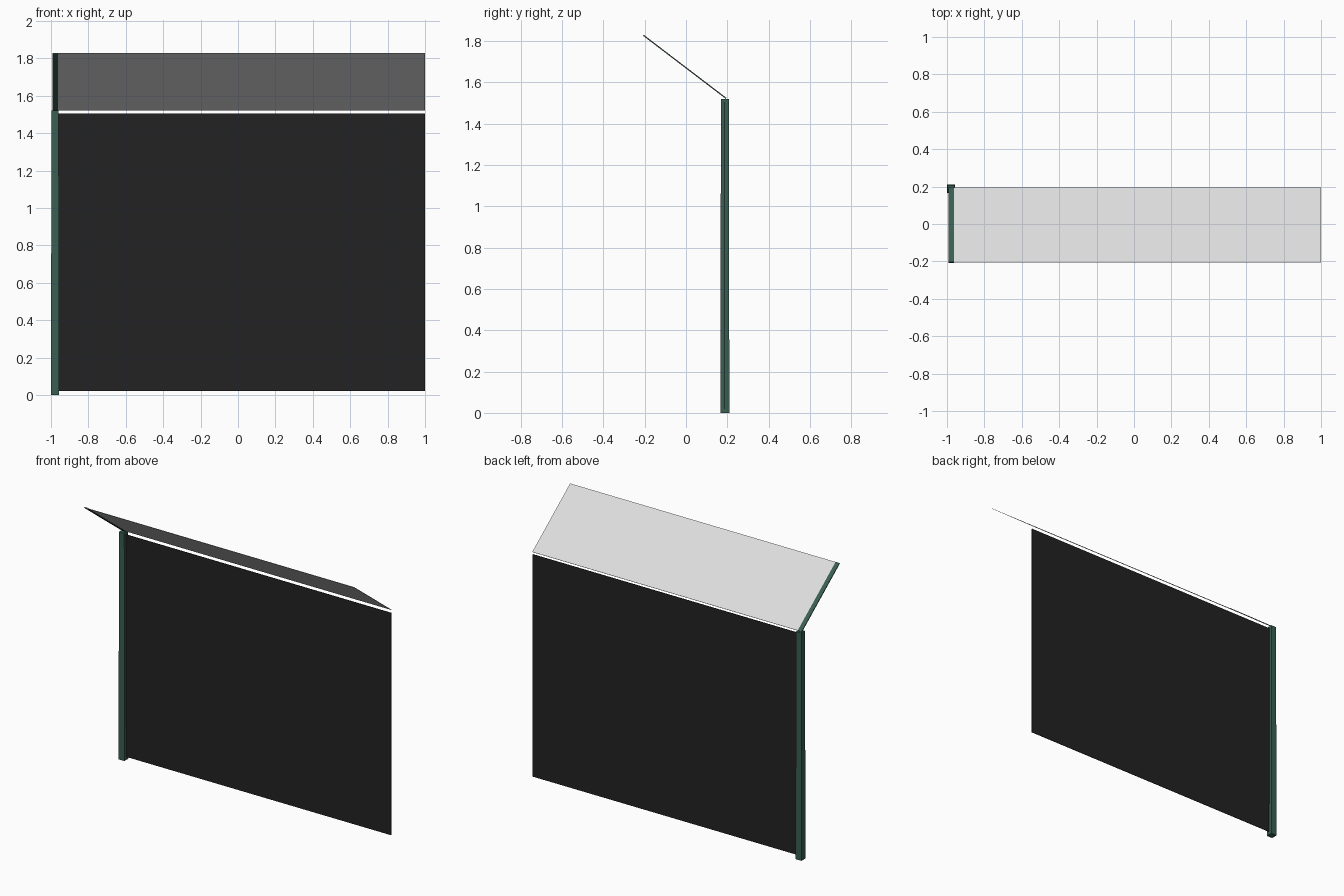
import bpy, bmesh, math
from mathutils import Matrix, Vector

if "Cube" in bpy.data.objects:
    bpy.data.objects.remove(bpy.data.objects["Cube"])


def material(name, rgb):
    m = bpy.data.materials.new(name)
    m.diffuse_color = (*rgb, 1.0)
    m.use_nodes = True
    m.node_tree.nodes["Principled BSDF"].inputs["Base Color"].default_value = m.diffuse_color
    return m


GREEN = material("dark_green_paint", (0.042, 0.112, 0.084))
BLACK = material("black_panel", (0.016, 0.016, 0.016))
GREY = material("light_grey_sheet", (0.72, 0.72, 0.72))


def box(name, size, matrix, mat, top_scale=1.0):
    """Box of the given size; top_scale tapers its upper end."""
    bm = bmesh.new()
    bmesh.ops.create_cube(bm, size=1.0)
    for v in bm.verts:
        if v.co.z > 0:
            v.co.x *= top_scale
            v.co.y *= top_scale
    bmesh.ops.scale(bm, vec=size, verts=bm.verts)
    bmesh.ops.transform(bm, matrix=matrix, verts=bm.verts)
    mesh = bpy.data.meshes.new(name)
    bm.to_mesh(mesh)
    bm.free()
    mesh.materials.append(mat)
    obj = bpy.data.objects.new(name, mesh)
    bpy.context.collection.objects.link(obj)
    return obj


POST_X, POST_Y, POST_H = -0.978, 0.188, 1.52

# Slightly tapered upright post
box("post", (0.044, 0.044, POST_H),
    Matrix.Translation((POST_X, POST_Y, POST_H / 2)), GREEN, 0.86)

# Thin upright wall panel
x0, x1, z0, z1 = -0.975, 1.0, 0.02, 1.505
box("wall_panel", (x1 - x0, 0.003, z1 - z0),
    Matrix.Translation(((x0 + x1) / 2, POST_Y, (z0 + z1) / 2)), BLACK)

# Slope from the post top up towards the front
low, high = Vector((0, 0.194, 1.522)), Vector((0, -0.206, 1.827))
run = high - low
mid = (low + high) / 2
tilt = Matrix.Rotation(math.atan2(-run.z, -run.y), 4, 'X')


def sloped(name, xa, xb, thickness, mat):
    place = Matrix.Translation(((xa + xb) / 2, mid.y, mid.z)) @ tilt
    return box(name, (xb - xa, run.length, thickness), place, mat)


# Sloping top sheet and the flat arm carrying it
sloped("top_sheet", -0.99, 1.0, 0.002, GREY)
sloped("top_arm", -0.992, -0.963, 0.006, GREEN)
